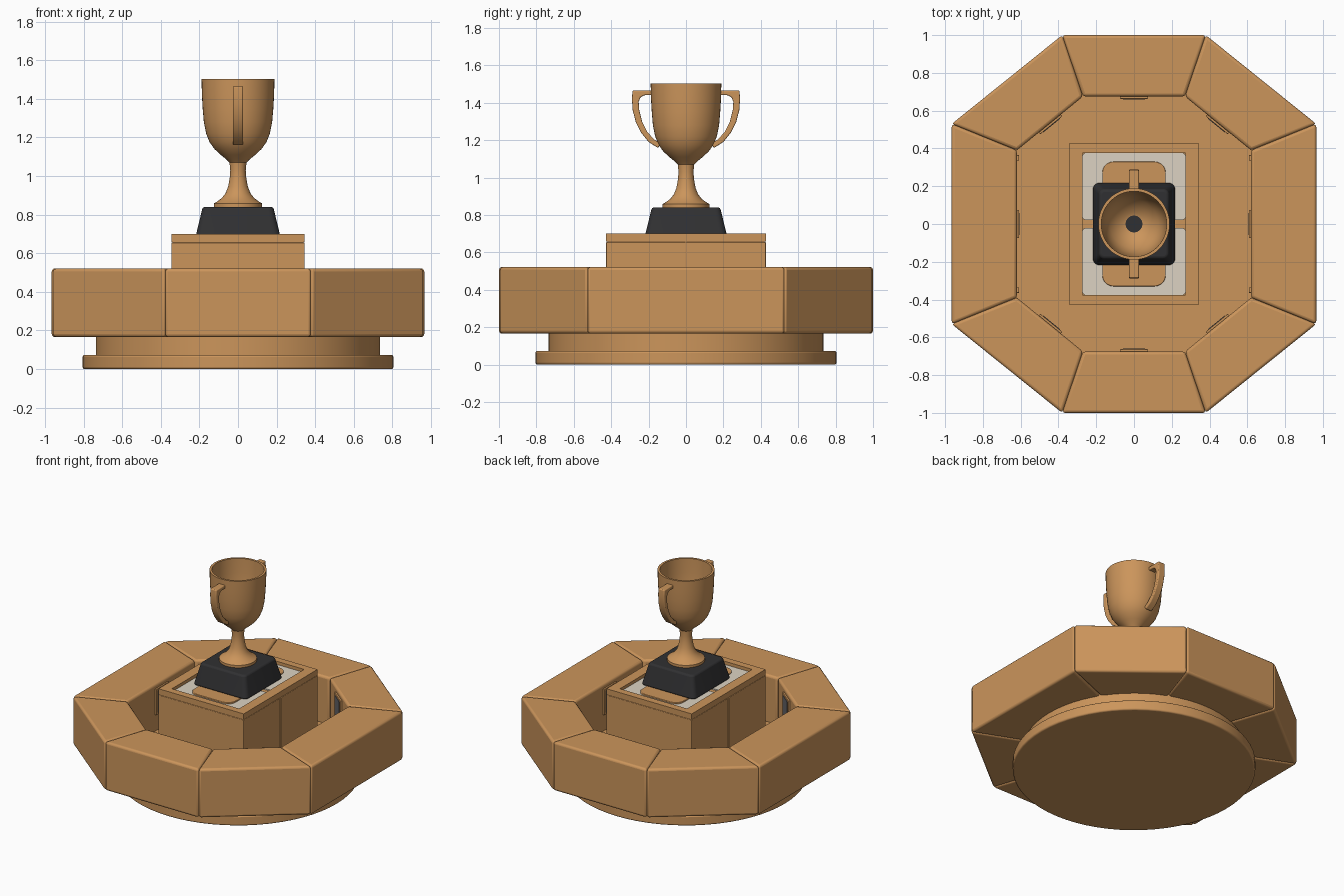
import bpy, bmesh, math
from mathutils import Matrix, Vector

if "Cube" in bpy.data.objects:
    bpy.data.objects.remove(bpy.data.objects["Cube"])


def material(name, rgb):
    m = bpy.data.materials.new(name)
    m.diffuse_color = (*rgb, 1)
    m.use_nodes = True
    m.node_tree.nodes["Principled BSDF"].inputs["Base Color"].default_value = m.diffuse_color
    return m


WOOD = material("warm_wood", (0.60, 0.30, 0.105))
BLACK = material("black_plinth", (0.03, 0.03, 0.032))
WHITE = material("off_white", (0.72, 0.65, 0.54))
GREY = material("panel_grey", (0.13, 0.13, 0.14))


def finish(bm, name, mat, bevel=0.0, segs=3):
    bmesh.ops.recalc_face_normals(bm, faces=bm.faces)
    me = bpy.data.meshes.new(name)
    bm.to_mesh(me)
    bm.free()
    ob = bpy.data.objects.new(name, me)
    bpy.context.collection.objects.link(ob)
    me.materials.append(mat)
    if bevel:
        b = ob.modifiers.new("bevel", "BEVEL")
        b.width, b.segments, b.limit_method = bevel, segs, "ANGLE"
        b.angle_limit = math.radians(40)
    bpy.ops.object.select_all(action="DESELECT")
    ob.select_set(True)
    bpy.context.view_layer.objects.active = ob
    bpy.ops.object.shade_smooth_by_angle(angle=math.radians(35))
    return ob


def prism(name, pts, z0, z1, mat, bevel=0.0, matrix=None, top_scale=1.0):
    """Outline in xy extruded from z0 to z1, optionally tapered and moved."""
    bm = bmesh.new()
    lo = [bm.verts.new((x, y, z0)) for x, y in pts]
    hi = [bm.verts.new((x * top_scale, y * top_scale, z1)) for x, y in pts]
    n = len(pts)
    bm.faces.new(lo)
    bm.faces.new(hi)
    for i in range(n):
        j = (i + 1) % n
        bm.faces.new((lo[i], lo[j], hi[j], hi[i]))
    if matrix:
        bm.transform(matrix)
    return finish(bm, name, mat, bevel)


def rect(x0, x1, y0, y1):
    return [(x0, y0), (x1, y0), (x1, y1), (x0, y1)]


def round_rect(x0, x1, y0, y1, r, n=5):
    out = []
    for k, (cx, cy) in enumerate([(x1 - r, y1 - r), (x0 + r, y1 - r), (x0 + r, y0 + r), (x1 - r, y0 + r)]):
        for i in range(n + 1):
            a = math.pi / 2 * (k + i / n)
            out.append((cx + r * math.cos(a), cy + r * math.sin(a)))
    return out


def circle(r, n=64):
    return [(r * math.cos(2 * math.pi * i / n), r * math.sin(2 * math.pi * i / n)) for i in range(n)]


def lathe(name, prof, mat, n=48):
    bm = bmesh.new()
    rings = [[bm.verts.new((x, y, z)) for x, y in circle(r, n)] for r, z in prof]
    for a, b in zip(rings, rings[1:]):
        for i in range(n):
            j = (i + 1) % n
            bm.faces.new((a[i], a[j], b[j], b[i]))
    bm.faces.new(rings[0])
    bm.faces.new(rings[-1])
    return finish(bm, name, mat)


# round foot and floor
prism("foot_disc", circle(0.805), 0, 0.073, WOOD, 0.01)
prism("floor_drum", circle(0.735), 0.07, 0.18, WOOD)

# eight mitred counter sections, each with an inner wall panel
outer = [(0.965, -0.53), (0.965, 0.53), (0.38, 1.0), (-0.38, 1.0),
         (-0.965, 0.53), (-0.965, -0.53), (-0.38, -1.0), (0.38, -1.0)]
inner = [(0.62, -0.39), (0.62, 0.39), (0.27, 0.675), (-0.27, 0.675),
         (-0.62, 0.39), (-0.62, -0.39), (-0.27, -0.675), (0.27, -0.675)]
for i in range(8):
    j = (i + 1) % 8
    prism(f"counter_section_{i + 1}", [outer[i], outer[j], inner[j], inner[i]], 0.165, 0.522, WOOD, 0.016)
    a, b = Vector(inner[i]), Vector(inner[j])
    mid, d = (a + b) / 2, (b - a).normalized()
    # local x runs along the wall, local y points to the centre
    m = Matrix.Translation((mid.x, mid.y, 0)) @ Matrix.Rotation(math.atan2(d.y, d.x), 4, "Z")
    prism(f"panel_frame_{i + 1}", rect(-0.075, 0.075, -0.005, 0.012), 0.30, 0.49, WOOD, 0.003, m)
    prism(f"panel_{i + 1}", rect(-0.058, 0.058, 0.01, 0.015), 0.315, 0.475, GREY, 0, m)

# small wall knobs near the corners of the two long sides
for sx in (-1, 1):
    for sy in (-1, 1):
        prism("wall_knob", rect(sx * 0.63, sx * 0.608, sy * 0.35 - 0.015, sy * 0.35 + 0.015), 0.40, 0.43, WOOD, 0.004)

# central cabinet: two halves with a seam, then a raised rim on top
for s, side in ((-1, "front"), (1, "back")):
    prism(f"cabinet_{side}", rect(-0.345, 0.345, min(s * 0.002, s * 0.427), max(s * 0.002, s * 0.427)),
          0.17, 0.655, WOOD, 0.003)
prism("cabinet_core", rect(-0.34, 0.34, -0.42, 0.42), 0.17, 0.668, WOOD)
for s, side in ((-1, "left"), (1, "right")):
    prism(f"rim_{side}", rect(*sorted((s * 0.272, s * 0.345)), -0.427, 0.427), 0.657, 0.70, WOOD)
for s, side in ((-1, "front"), (1, "back")):
    prism(f"rim_{side}", rect(-0.272, 0.272, *sorted((s * 0.376, s * 0.427))), 0.657, 0.70, WOOD)

# white trays with wooden pads
for s, side in ((-1, "front"), (1, "back")):
    prism(f"tray_{side}", round_rect(-0.272, 0.272, *sorted((s * 0.022, s * 0.376)), 0.015), 0.66, 0.677, WHITE)
    prism(f"pad_{side}", round_rect(-0.168, 0.168, *sorted((s * 0.03, s * 0.33)), 0.06), 0.67, 0.687, WOOD, 0.004)

# trophy plinth
prism("trophy_plinth", round_rect(-0.22, 0.22, -0.22, 0.22, 0.035), 0.685, 0.84, BLACK, 0.012, None, 0.83)

# trophy cup: outside from foot to rim, then the inside
lathe("trophy_cup", [
    (0.125, 0.835), (0.125, 0.858), (0.108, 0.868), (0.085, 0.885), (0.065, 0.91), (0.051, 0.945),
    (0.043, 0.99), (0.04, 1.03), (0.044, 1.07), (0.062, 1.088), (0.09, 1.11), (0.122, 1.14),
    (0.147, 1.175), (0.165, 1.22), (0.177, 1.28), (0.183, 1.35), (0.187, 1.42), (0.189, 1.503),
    (0.173, 1.503), (0.171, 1.40), (0.163, 1.28), (0.15, 1.22), (0.128, 1.175), (0.095, 1.14),
    (0.06, 1.115), (0.03, 1.105)], WOOD)
lathe("cup_bottom_disc", [(0.045, 1.10), (0.045, 1.116)], BLACK, 16)

# curved handles: side outline extruded across x, mirrored
handle = [(0.175, 1.465), (0.286, 1.465), (0.289, 1.42), (0.285, 1.36), (0.268, 1.295), (0.24, 1.24),
          (0.20, 1.19), (0.15, 1.158), (0.135, 1.18), (0.172, 1.205), (0.208, 1.245), (0.235, 1.30),
          (0.25, 1.36), (0.253, 1.405), (0.243, 1.43), (0.22, 1.44), (0.175, 1.44)]
to_yz = Matrix(((0, 0, 1, 0), (1, 0, 0, 0), (0, 1, 0, 0), (0, 0, 0, 1)))
for s, side in ((-1, "front"), (1, "back")):
    prism(f"handle_{side}", [(s * y, z) for y, z in handle], -0.026, 0.026, WOOD, 0.006, to_yz)
